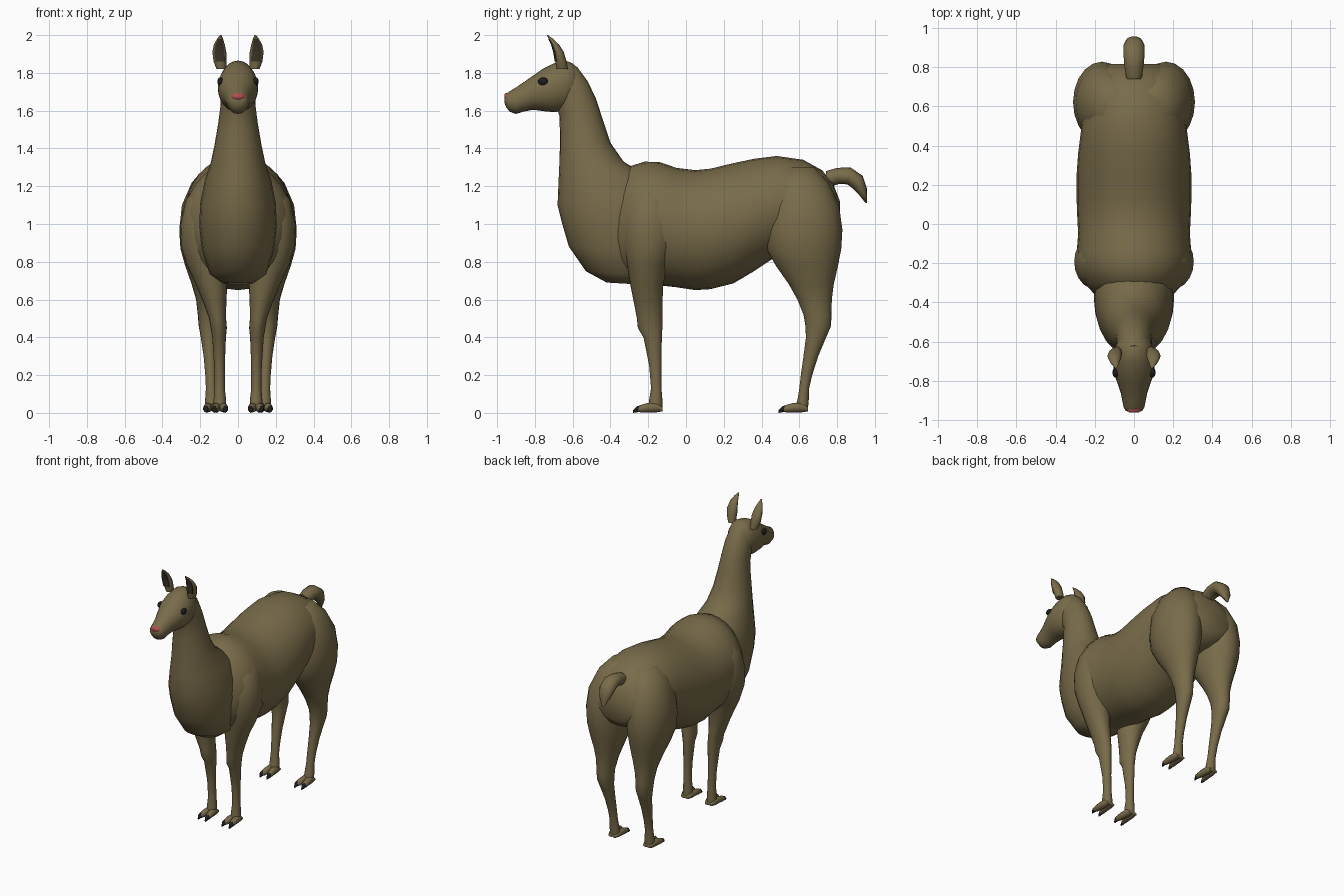
import bpy, bmesh, math
from mathutils import Vector


def material(name, rgb):
    m = bpy.data.materials.new(name)
    m.diffuse_color = (*rgb, 1)
    return m


WOOL = material("wool", (0.19, 0.148, 0.068))
DARK = material("dark_inner_ear", (0.05, 0.04, 0.025))
BLACK = material("black", (0.012, 0.012, 0.012))
RED = material("nose_red", (0.45, 0.08, 0.07))


def loft(name, rings, mat=WOOL, n=20, side=1):
    """Skin elliptical rings: (y1, z1, y2, z2, half_width, x_centre)."""
    bm = bmesh.new()
    loops = []
    for y1, z1, y2, z2, w, xc in rings:
        a, b = Vector((0, y1, z1)), Vector((0, y2, z2))
        mid, half = (a + b) / 2, (a - b) / 2
        loop = []
        for i in range(n):
            t = 2 * math.pi * i / n
            p = mid + half * math.cos(t)
            loop.append(bm.verts.new((side * (xc + w * math.sin(t)), p.y, p.z)))
        loops.append(loop)
    for p, q in zip(loops, loops[1:]):
        for i in range(n):
            j = (i + 1) % n
            bm.faces.new((p[i], p[j], q[j], q[i]))
    bm.faces.new(loops[0])
    bm.faces.new(loops[-1])
    bmesh.ops.recalc_face_normals(bm, faces=bm.faces)
    me = bpy.data.meshes.new(name)
    bm.to_mesh(me)
    bm.free()
    return finish(bpy.data.objects.new(name, me), mat)


def finish(ob, mat):
    if ob.name not in bpy.context.collection.objects:
        bpy.context.collection.objects.link(ob)
    ob.data.materials.append(mat)
    bpy.ops.object.select_all(action='DESELECT')
    ob.select_set(True)
    bpy.context.view_layer.objects.active = ob
    bpy.ops.object.shade_smooth_by_angle(angle=math.radians(60))
    return ob


def upright(rows):
    """Vertical rings for a part running along y: (y, bottom, top, half_width)."""
    return [(y, lo, y, hi, w, 0) for y, lo, hi, w in rows]


def level(rows):
    """Horizontal rings for a part running along z: (z, front, back, x, half_width)."""
    return [(f, z, b, z, w, x) for z, f, b, x, w in rows]


# Trunk
loft("trunk", upright([
    (-.40, .80, 1.10, .14), (-.36, .72, 1.22, .20), (-.30, .69, 1.305, .255),
    (-.22, .68, 1.33, .29), (-.14, .675, 1.328, .292), (-.05, .665, 1.297, .285),
    (.05, .65, 1.285, .29), (.13, .655, 1.293, .293), (.25, .685, 1.322, .293),
    (.36, .75, 1.345, .285), (.48, .83, 1.36, .27), (.62, .86, 1.34, .25),
    (.72, .88, 1.285, .225), (.78, .91, 1.21, .19), (.815, .96, 1.12, .13)]), n=28)

# Chest and neck
loft("chest_and_neck", [
    (-.42, .69, -.25, .68, .08, 0), (-.53, .75, -.15, .72, .15, 0),
    (-.62, .88, -.10, .85, .19, 0), (-.655, 1.0, -.10, 1.0, .205, 0),
    (-.68, 1.1, -.12, 1.12, .20, 0), (-.675, 1.22, -.20, 1.25, .175, 0),
    (-.67, 1.33, -.33, 1.33, .143, 0), (-.668, 1.4, -.40, 1.43, .125, 0),
    (-.668, 1.5, -.44, 1.55, .106, 0), (-.67, 1.57, -.475, 1.66, .094, 0),
    (-.69, 1.64, -.52, 1.755, .09, 0), (-.72, 1.70, -.575, 1.83, .08, 0),
    (-.74, 1.74, -.62, 1.86, .055, 0)], n=24)

# Head, lower jaw and muzzle
loft("head", upright([
    (-.575, 1.68, 1.82, .06), (-.60, 1.63, 1.85, .085), (-.64, 1.60, 1.865, .10),
    (-.70, 1.592, 1.85, .107), (-.76, 1.598, 1.82, .103), (-.81, 1.605, 1.785, .085),
    (-.86, 1.595, 1.75, .068), (-.90, 1.583, 1.723, .06), (-.935, 1.595, 1.702, .053),
    (-.953, 1.62, 1.688, .042), (-.96, 1.64, 1.67, .022)]), n=24)
loft("nose", upright([(-.93, 1.655, 1.695, .038), (-.952, 1.655, 1.694, .036),
                      (-.962, 1.66, 1.688, .024)]), RED, 10)

# Tail
loft("tail", [
    (.74, 1.28, .74, 1.19, .04, 0), (.80, 1.297, .81, 1.212, .05, 0),
    (.87, 1.30, .855, 1.21, .055, 0), (.935, 1.255, .88, 1.19, .055, 0),
    (.957, 1.19, .915, 1.155, .04, 0), (.957, 1.11, .95, 1.112, .008, 0)], n=14)

FRONT_LEG = level([
    (1.20, -.25, -.12, .17, .06), (1.12, -.31, -.07, .18, .10), (1.0, -.335, -.05, .19, .115),
    (.88, -.33, -.06, .185, .117), (.78, -.31, -.10, .165, .105), (.68, -.295, -.12, .14, .083),
    (.58, -.275, -.125, .122, .06), (.50, -.26, -.125, .108, .045), (.45, -.255, -.125, .102, .043),
    (.40, -.225, -.128, .10, .036), (.25, -.195, -.13, .098, .028), (.13, -.185, -.13, .097, .027),
    (.07, -.195, -.125, .096, .033), (.015, -.20, -.125, .096, .034)])
HIND_LEG = level([
    (1.30, .52, .68, .10, .07), (1.22, .455, .755, .13, .115), (1.10, .425, .81, .155, .142),
    (.97, .415, .828, .163, .148), (.87, .425, .822, .163, .142), (.78, .475, .805, .16, .12),
    (.68, .545, .782, .155, .09), (.60, .59, .772, .155, .067), (.52, .622, .77, .157, .056),
    (.46, .632, .768, .156, .052), (.40, .635, .742, .153, .044), (.30, .622, .70, .148, .034),
    (.20, .608, .668, .144, .029), (.13, .60, .652, .142, .028), (.07, .59, .65, .14, .034),
    (.015, .575, .645, .14, .035)])
EAR = [
    (-.685, 1.82, -.625, 1.82, .026, .088), (-.692, 1.86, -.632, 1.86, .034, .095),
    (-.70, 1.91, -.647, 1.91, .037, .099), (-.712, 1.95, -.672, 1.95, .029, .099),
    (-.727, 1.98, -.703, 1.98, .016, .095), (-.737, 2.0, -.731, 2.0, .004, .091)]

for side, label in ((1, "left"), (-1, "right")):
    # Legs with two-toed feet and dark claws
    for kind, leg, heel, x in (("front", FRONT_LEG, -.125, .096), ("hind", HIND_LEG, .645, .14)):
        loft(f"{kind}_leg_{label}", leg, side=side)
        for k, toe in ((-1, "inner"), (1, "outer")):
            pad = [(0, .008, .03, .018, .015), (-.03, .003, .055, .024, .017),
                   (-.08, .003, .052, .024, .02), (-.115, .003, .042, .02, .025),
                   (-.135, .005, .032, .013, .027)]
            claw = [(-.11, .008, .042, .015, .026), (-.135, .003, .035, .014, .029),
                    (-.155, .0, .014, .004, .028)]
            for part, rows, mat in (("toe", pad, WOOL), ("claw", claw, BLACK)):
                loft(f"{kind}_{toe}_{part}_{label}",
                     [(heel + y, lo, heel + y, hi, w, x + k * dx) for y, lo, hi, w, dx in rows],
                     mat, 10, side)

    # Ears with dark inner faces
    loft(f"ear_{label}", EAR, n=12, side=side)
    loft(f"inner_ear_{label}", [(y1 - .003, z1, y1 + .012, z1, w * .72, x)
                                for y1, z1, y2, z2, w, x in EAR[1:5]], DARK, 10, side)

    # Eyes
    bpy.ops.mesh.primitive_uv_sphere_add(segments=14, ring_count=8, radius=1,
                                         location=(side * .094, -.757, 1.755))
    eye = bpy.context.object
    eye.name = f"eye_{label}"
    eye.scale = (.016, .027, .021)
    finish(eye, BLACK)
